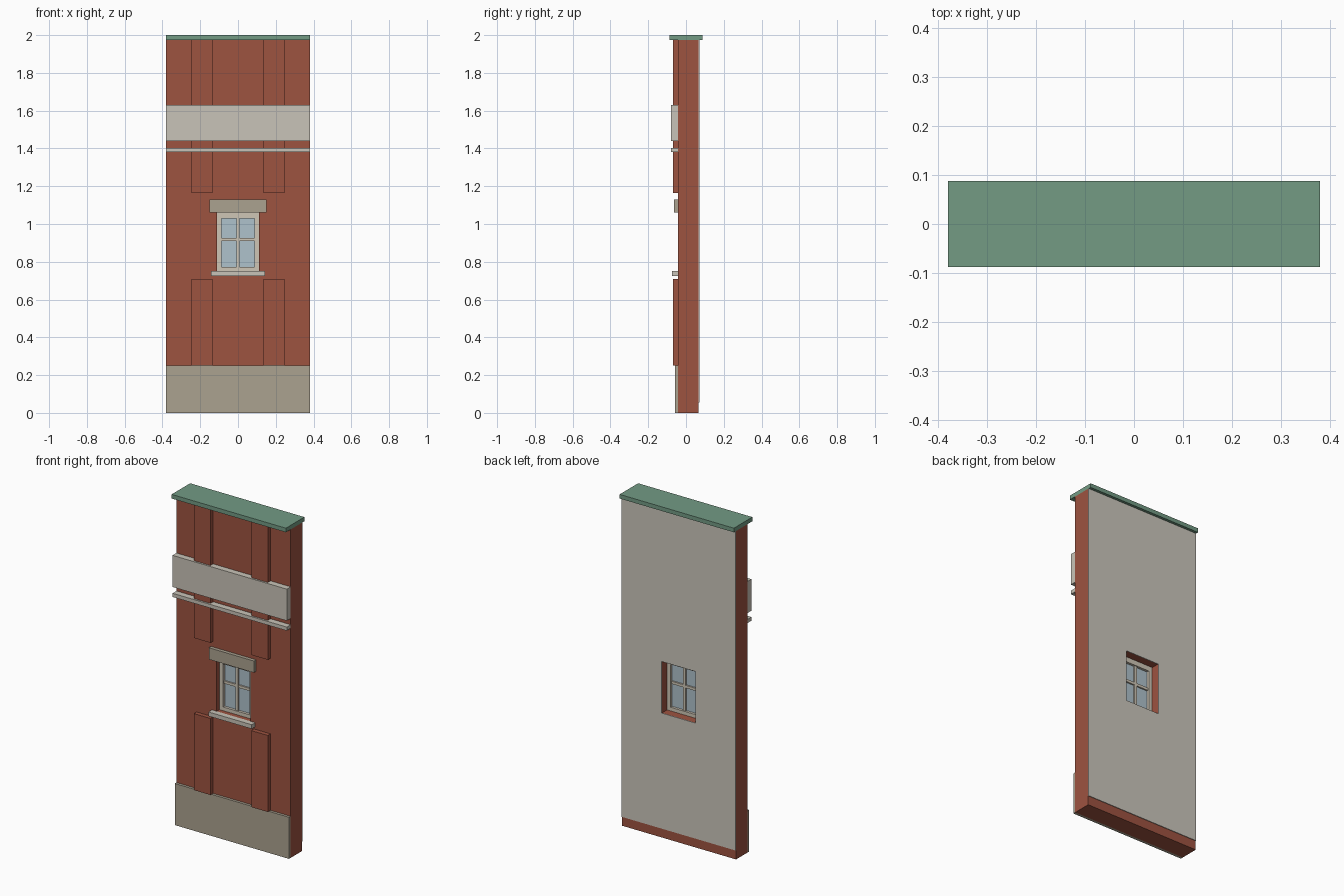
import bpy, bmesh

if "Cube" in bpy.data.objects:
    bpy.data.objects.remove(bpy.data.objects["Cube"])


def lin(c):
    return c / 12.92 if c <= 0.04045 else ((c + 0.055) / 1.055) ** 2.4


def material(name, hexcol):
    m = bpy.data.materials.new(name)
    rgb = [lin(int(hexcol[i:i + 2], 16) / 255) for i in (0, 2, 4)]
    m.diffuse_color = (*rgb, 1)
    m.use_nodes = True
    m.node_tree.nodes["Principled BSDF"].inputs["Base Color"].default_value = m.diffuse_color
    return m


BRICK = material("red brick", "9D5340")
PLINTH = material("weathered stone", "ABA290")
STONE = material("pale stone", "C9C4B8")
PLASTER = material("interior plaster", "CBC6BC")
FRAME = material("cream paint", "CFC6B6")
GLASS = material("pale blue glass", "AFC2CC")
COPPER = material("green copper", "739B84")


def finish(name, bm, mat):
    bmesh.ops.recalc_face_normals(bm, faces=bm.faces)
    me = bpy.data.meshes.new(name)
    bm.to_mesh(me)
    bm.free()
    me.materials.append(mat)
    ob = bpy.data.objects.new(name, me)
    bpy.context.collection.objects.link(ob)
    return ob


def box(name, x, y, z, mat):
    """Box from (min, max) ranges."""
    bm = bmesh.new()
    bmesh.ops.create_cube(bm, size=1)
    for v in bm.verts:
        v.co = [r[0] if c < 0 else r[1] for c, r in zip(v.co, (x, y, z))]
    return finish(name, bm, mat)


def ring(name, outer, inner, y, mat):
    """Rectangular slab with a rectangular hole; rects are x0, x1, z0, z1."""
    bm = bmesh.new()

    def loop(r, yy):
        return [bm.verts.new((r[i], yy, r[j])) for i, j in ((0, 2), (1, 2), (1, 3), (0, 3))]
    of, inf, ob, inb = loop(outer, y[0]), loop(inner, y[0]), loop(outer, y[1]), loop(inner, y[1])
    for a, b in ((of, inf), (inf, inb), (inb, ob), (ob, of)):
        for i in range(4):
            j = (i + 1) % 4
            bm.faces.new((a[i], a[j], b[j], b[i]))
    return finish(name, bm, mat)


W = 0.38                       # half width
FRONT, BACK = -0.042, 0.067    # brick wall faces
OPENING = (-0.112, 0.112, 0.75, 1.06)
TOP = 1.975

# wall, inner plaster lining and coping
ring("brick_wall", (-W, W, 0, TOP), OPENING, (FRONT, BACK), BRICK)
ring("plaster_lining", (-W, W, 0.055, TOP), OPENING, (BACK, 0.071), PLASTER)
box("coping", (-W, W), (-0.0875, 0.0875), (TOP, 2.0), COPPER)

# stone base and horizontal bands
box("plinth", (-W, W), (-0.058, FRONT), (0, 0.25), PLINTH)
box("string_course", (-W, W), (-0.079, FRONT), (1.38, 1.402), STONE)
box("frieze_band", (-W, W), (-0.079, FRONT), (1.44, 1.63), STONE)

# brick pilasters on both sides of the window
for side, s in (("left", -1), ("right", 1)):
    xs = tuple(sorted((s * 0.136, s * 0.246)))
    for level, zs in (("lower", (0.25, 0.71)), ("upper", (1.165, TOP))):
        box(f"{level}_pilaster_{side}", xs, (-0.068, FRONT), zs, BRICK)

# window lintel and sill
box("lintel", (-0.15, 0.15), (-0.063, FRONT), (1.06, 1.13), PLINTH)
box("sill", (-0.144, 0.144), (-0.075, FRONT), (0.725, 0.75), STONE)

# window frame, glazing bars and glass
ring("window_frame", OPENING, (-0.088, 0.088, 0.772, 1.03), (-0.016, 0.02), FRAME)
box("glass", (-0.09, 0.09), (0.0, 0.005), (0.77, 1.032), GLASS)
box("vertical_bar", (-0.008, 0.008), (-0.01, 0.015), (0.772, 1.03), FRAME)
box("horizontal_bar", (-0.088, 0.088), (-0.009, 0.014), (0.911, 0.927), FRAME)
